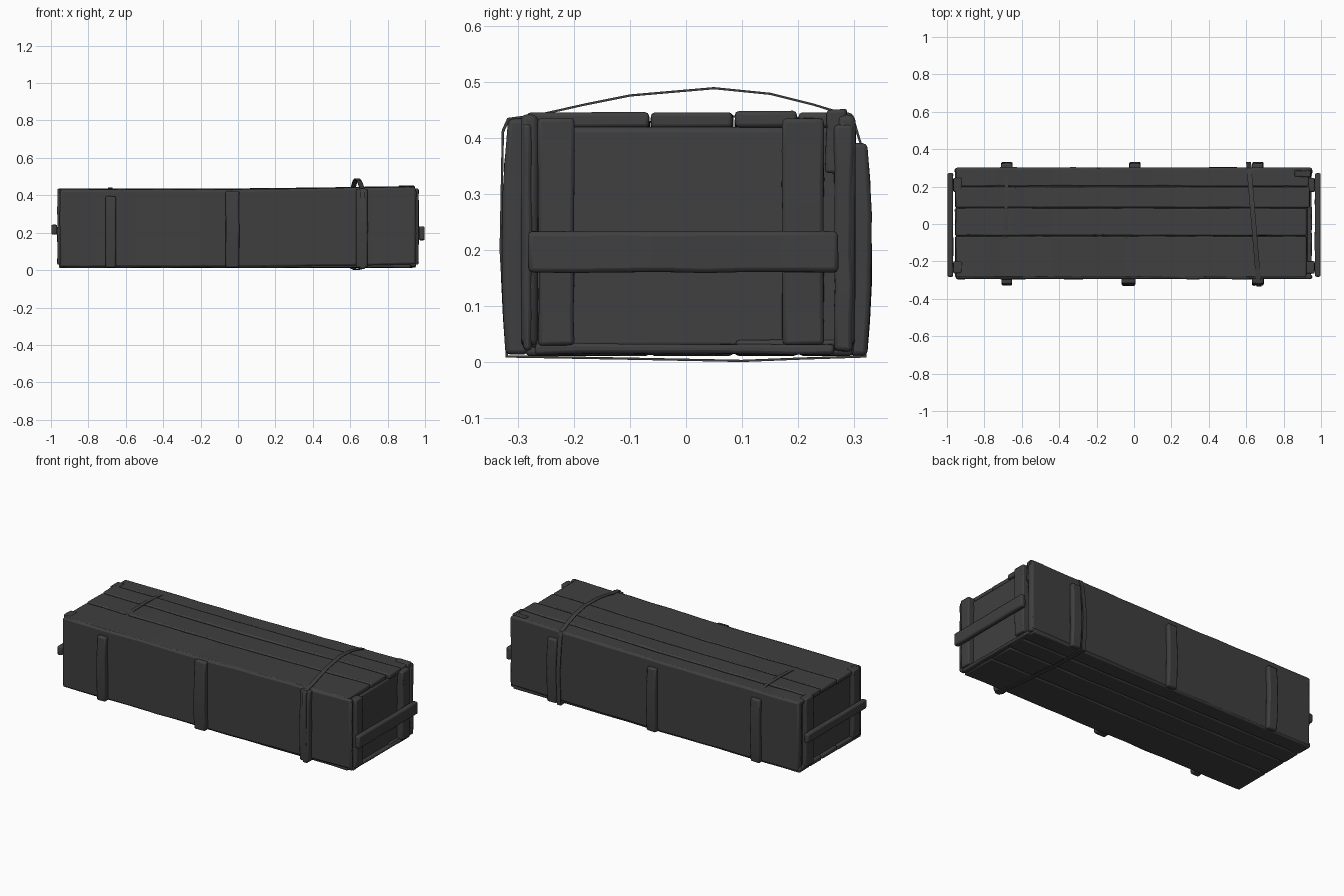
import bpy, bmesh, math, random
from mathutils import Vector

random.seed(4)
old = bpy.data.objects.get("Cube")
if old:
    bpy.data.objects.remove(old, do_unlink=True)

wood = bpy.data.materials.new("dark_wood")
colour = (0.05, 0.05, 0.05, 1)
wood.use_nodes = True
wood.diffuse_color = colour
shader = wood.node_tree.nodes["Principled BSDF"]
shader.inputs["Base Color"].default_value = colour
shader.inputs["Roughness"].default_value = 0.9


def finish(name, bm, bevel=0):
    bmesh.ops.recalc_face_normals(bm, faces=bm.faces)
    mesh = bpy.data.meshes.new(name)
    bm.to_mesh(mesh)
    bm.free()
    obj = bpy.data.objects.new(name, mesh)
    bpy.context.collection.objects.link(obj)
    mesh.materials.append(wood)
    if bevel:
        mod = obj.modifiers.new("worn_edges", "BEVEL")
        mod.width, mod.segments, mod.limit_method = bevel, 2, "ANGLE"
        mod.angle_limit = math.radians(50)
    bpy.ops.object.select_all(action="DESELECT")
    obj.select_set(True)
    bpy.context.view_layer.objects.active = obj
    bpy.ops.object.shade_smooth_by_angle(angle=math.radians(40))
    return obj


def board(name, x, y, z, bevel=0.008, cuts=0, wear=0.0, shape=None):
    """A box between the given ranges, cut along its longest side and worn."""
    bm = bmesh.new()
    bmesh.ops.create_cube(bm, size=1)
    ranges = (x, y, z)
    sizes = [b - a for a, b in ranges]
    axis = sizes.index(max(sizes))
    if cuts:
        edges = [e for e in bm.edges
                 if abs(e.verts[0].co[axis] - e.verts[1].co[axis]) > 0.5]
        bmesh.ops.subdivide_edges(bm, edges=edges, cuts=cuts)
    for v in bm.verts:
        v.co = Vector([a + (b - a) * (c + 0.5) for (a, b), c in zip(ranges, v.co)])
        v.co += Vector([random.uniform(-wear, wear) for _ in range(3)])
        if shape:
            shape(v.co)
    return finish(name, bm, bevel)


def lid_slope(co):
    # the lid climbs gently toward the left end
    co.z += 0.014 * max(0, co.x)


# Box core and long side walls
board("core", (-0.94, 0.93), (-0.28, 0.285), (0.025, 0.42), 0.01)
for name, y in (("front_wall", (-0.295, -0.265)), ("back_wall", (0.272, 0.302))):
    board(name, (-0.953, 0.948), y, (0.017, 0.43), 0.01, 14, 0.002, lid_slope)

# Lid and floor planks
planks = [(-0.285, -0.066), (-0.062, 0.084), (0.088, 0.198), (0.202, 0.298)]
for i, y in enumerate(planks):
    end = 0.93 + random.uniform(-0.012, 0.015)
    board(f"lid_plank_{i + 1}", (-0.953, end), y,
          (0.405, 0.432 + 0.002 * (i % 3)), 0.007, 16, 0.0015, lid_slope)
    board(f"floor_plank_{i + 1}", (-0.958, end), y,
          (0.012, 0.04), 0.007, 16, 0.0015)

# Upright battens on the long sides, bulging slightly at mid height
def bulge(co):
    co.y *= 1 + 0.03 * (1 - ((co.z - 0.2) / 0.2) ** 2)


for label, x, width, top in (("right", -0.68, 0.055, 0.395),
                             ("middle", -0.03, 0.072, 0.422),
                             ("left", 0.662, 0.062, 0.435)):
    board(f"front_batten_{label}", (x - width / 2, x + width / 2),
          (-0.32, -0.28), (0.014, top), 0.008, 5, 0.0015, bulge)
    back_x = 0.005 if label == "middle" else x
    board(f"back_batten_{label}", (back_x - 0.03, back_x + 0.03),
          (0.29, 0.322), (0.012, 0.39), 0.008, 5, 0.0015, bulge)

# Ends: corner rims, upright cleats and a bar used as a carrying handle
for side, s in (("left", 1), ("right", -1)):
    def span(a, b):
        return tuple(sorted((s * a, s * b)))
    for rim, y in (("front", (-0.292, -0.275)), ("back", (0.265, 0.298))):
        board(f"{side}_{rim}_rim", span(0.92, 0.952), y, (0.02, 0.425), 0.007, 6, 0.002)
    for cleat, y in (("front", (-0.264, -0.2)), ("back", (0.172, 0.246))):
        board(f"{side}_{cleat}_cleat", span(0.92, 0.966), y, (0.03, 0.435), 0.007, 6, 0.0015)
    z = (0.16, 0.234) if s > 0 else (0.19, 0.243)
    board(f"{side}_handle_bar", span(0.967, 0.997), (-0.282, 0.272), z, 0.008, 6, 0.0012)
    board(f"{side}_bottom_rim", span(0.92, 0.95), (-0.27, 0.265), (0.014, 0.032), 0.006, 6, 0.002)

# Chipped corner block
board("chipped_corner", (0.86, 0.945), (0.25, 0.285), (0.335, 0.45), 0.006, 3, 0.004)


# Flat binding straps
def strap(name, path, x_front, x_back, width, thick, closed):
    bm = bmesh.new()
    rings = []
    centre = Vector((0, 0.22))
    for y, z in path:
        x = x_front + (x_back - x_front) * (y + 0.3) / 0.6
        out = (Vector((y, z)) - centre)
        out = Vector((math.copysign(abs(out.x) > 0.29, out.x),
                      math.copysign(abs(out.y) > 0.17, out.y))) * thick
        rings.append([bm.verts.new((x + dx, y + out.x * k, z + out.y * k))
                      for dx, k in ((-width / 2, 0), (width / 2, 0),
                                    (width / 2, 1), (-width / 2, 1))])
    pairs = list(zip(rings, rings[1:]))
    if closed:
        pairs.append((rings[-1], rings[0]))
    else:
        bm.faces.new(rings[0])
        bm.faces.new(rings[-1])
    for a, b in pairs:
        for i in range(4):
            j = (i + 1) % 4
            bm.faces.new((a[i], a[j], b[j], b[i]))
    return finish(name, bm)


loop = [(-0.325, 0.41), (-0.315, 0.432), (-0.26, 0.44), (-0.18, 0.458),
        (-0.1, 0.474), (0.05, 0.487), (0.15, 0.477), (0.23, 0.457),
        (0.295, 0.436), (0.31, 0.39), (0.328, 0.2), (0.318, 0.012),
        (0.2, 0.008), (0.1, 0.004), (-0.1, 0.008), (-0.318, 0.012), (-0.329, 0.2)]
strap("loose_strap", loop, 0.665, 0.615, 0.026, 0.004, True)
strap("sunken_strap", [(-0.08, 0.425), (0.0, 0.434), (0.1, 0.437), (0.2, 0.434),
                       (0.28, 0.425)], -0.69, -0.68, 0.022, 0.004, False)
